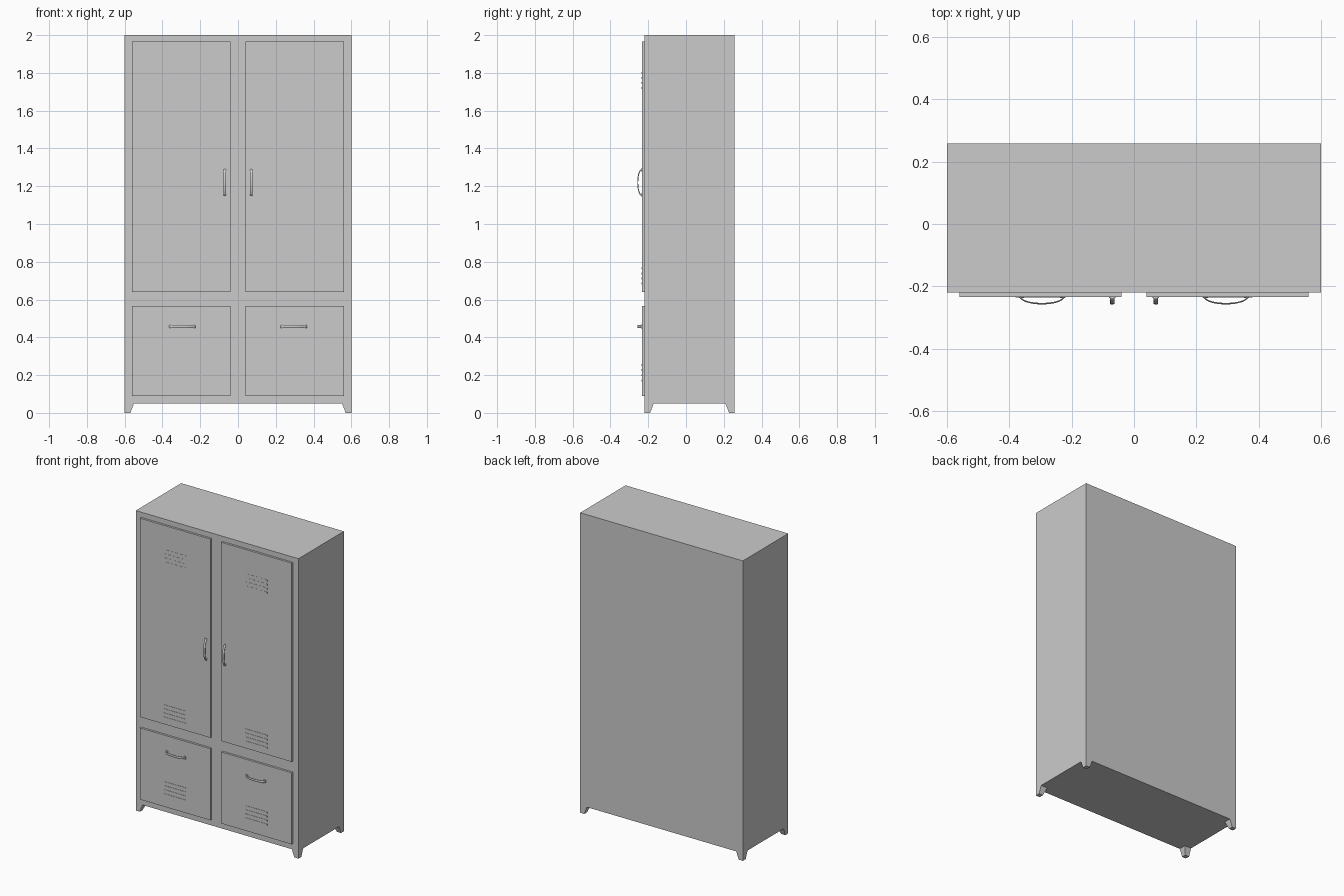
import bpy, bmesh, math
from mathutils import Vector

if "Cube" in bpy.data.objects:
    bpy.data.objects.remove(bpy.data.objects["Cube"])

BACK, FRONT, DOOR = 0.258, -0.22, -0.234
TIP = -0.258


def finish(bm, name):
    bmesh.ops.recalc_face_normals(bm, faces=bm.faces)
    me = bpy.data.meshes.new(name)
    bm.to_mesh(me)
    bm.free()
    ob = bpy.data.objects.new(name, me)
    bpy.context.collection.objects.link(ob)
    return ob


def add_box(bm, lo, hi):
    lo, hi = Vector(lo), Vector(hi)
    verts = bmesh.ops.create_cube(bm, size=1)['verts']
    for v in verts:
        v.co = Vector([(lo[i] + hi[i]) / 2 + v.co[i] * (hi[i] - lo[i]) for i in range(3)])
    return verts


def box(name, lo, hi):
    bm = bmesh.new()
    add_box(bm, lo, hi)
    return finish(bm, name)


def foot(name, sx, y_out, sy):
    # corner foot, straight outside and tapering on the two inner sides
    bm = bmesh.new()
    x_out = 0.6 * sx
    verts = add_box(bm, sorted_pair(x_out, x_out - 0.05 * sx, y_out, y_out - 0.05 * sy, 0.0)[0],
                    sorted_pair(x_out, x_out - 0.05 * sx, y_out, y_out - 0.05 * sy, 0.052)[1])
    for v in verts:
        if v.co.z < 0.01:
            if abs(v.co.x - x_out) > 0.01:
                v.co.x += 0.02 * sx
            if abs(v.co.y - y_out) > 0.01:
                v.co.y += 0.02 * sy
    return finish(bm, name)


def sorted_pair(x0, x1, y0, y1, z):
    return (min(x0, x1), min(y0, y1), z), (max(x0, x1), max(y0, y1), z)


def vents(name, x, z_mid, depth):
    # four short louvre slats, stacked
    bm = bmesh.new()
    for i in range(4):
        z = z_mid + (i - 1.5) * 0.027
        add_box(bm, (x - 0.08, DOOR - depth, z - 0.005), (x + 0.08, DOOR + 0.002, z + 0.005))
    return finish(bm, name)


def handle(name, x, z, vertical):
    # bowed strap with a rounded section, plus a foot pad at both ends
    bm = bmesh.new()
    half, rise, n, sides = 0.072, DOOR - TIP, 16, 10
    rings = []
    for i in range(n + 1):
        a = math.pi * i / n
        ring = []
        for k in range(sides):
            t = 2 * math.pi * k / sides
            off = 0.0025 * math.cos(t)
            along = (half - 0.0025 + off) * math.cos(a)
            out = DOOR + 0.001 - (rise - 0.0015 + off) * math.sin(a)
            across = 0.0075 * math.sin(t)
            co = (x + across, out, z + along) if vertical else (x + along, out, z + across)
            ring.append(bm.verts.new(co))
        rings.append(ring)
    for a, b in zip(rings, rings[1:]):
        for k in range(sides):
            m = (k + 1) % sides
            bm.faces.new((a[k], a[m], b[m], b[k]))
    bm.faces.new(rings[0])
    bm.faces.new(rings[-1])
    for s in (-1, 1):
        c = s * (half - 0.006)
        dx, dz = (0.01, 0.008) if vertical else (0.008, 0.01)
        px, pz = (x, z + c) if vertical else (x + c, z)
        add_box(bm, (px - dx, DOOR - 0.004, pz - dz), (px + dx, DOOR + 0.002, pz + dz))
    ob = finish(bm, name)
    bpy.ops.object.select_all(action='DESELECT')
    ob.select_set(True)
    bpy.context.view_layer.objects.active = ob
    bpy.ops.object.shade_smooth_by_angle(angle=math.radians(50))
    return ob


# cabinet body
box("cabinet_body", (-0.6, FRONT, 0.05), (0.6, BACK, 2.0))

for side, s in (("left", -1), ("right", 1)):
    # feet
    foot("front_foot_" + side, s, FRONT, -1)
    foot("back_foot_" + side, s, BACK, 1)

    # tall door and lower drawer panel
    x0, x1 = sorted((0.04 * s, 0.56 * s))
    box("door_" + side, (x0, DOOR, 0.64), (x1, FRONT + 0.002, 1.965))
    box("drawer_" + side, (x0, DOOR, 0.09), (x1, FRONT + 0.002, 0.567))

    # ventilation slats
    vents("door_top_vents_" + side, 0.3 * s, 1.76, 0.001)
    vents("door_bottom_vents_" + side, 0.3 * s, 0.725, 0.002)
    vents("drawer_vents_" + side, 0.3 * s, 0.213, 0.002)

    # handles
    handle("door_handle_" + side, 0.07 * s, 1.22, True)
    handle("drawer_handle_" + side, 0.295 * s, 0.457, False)
